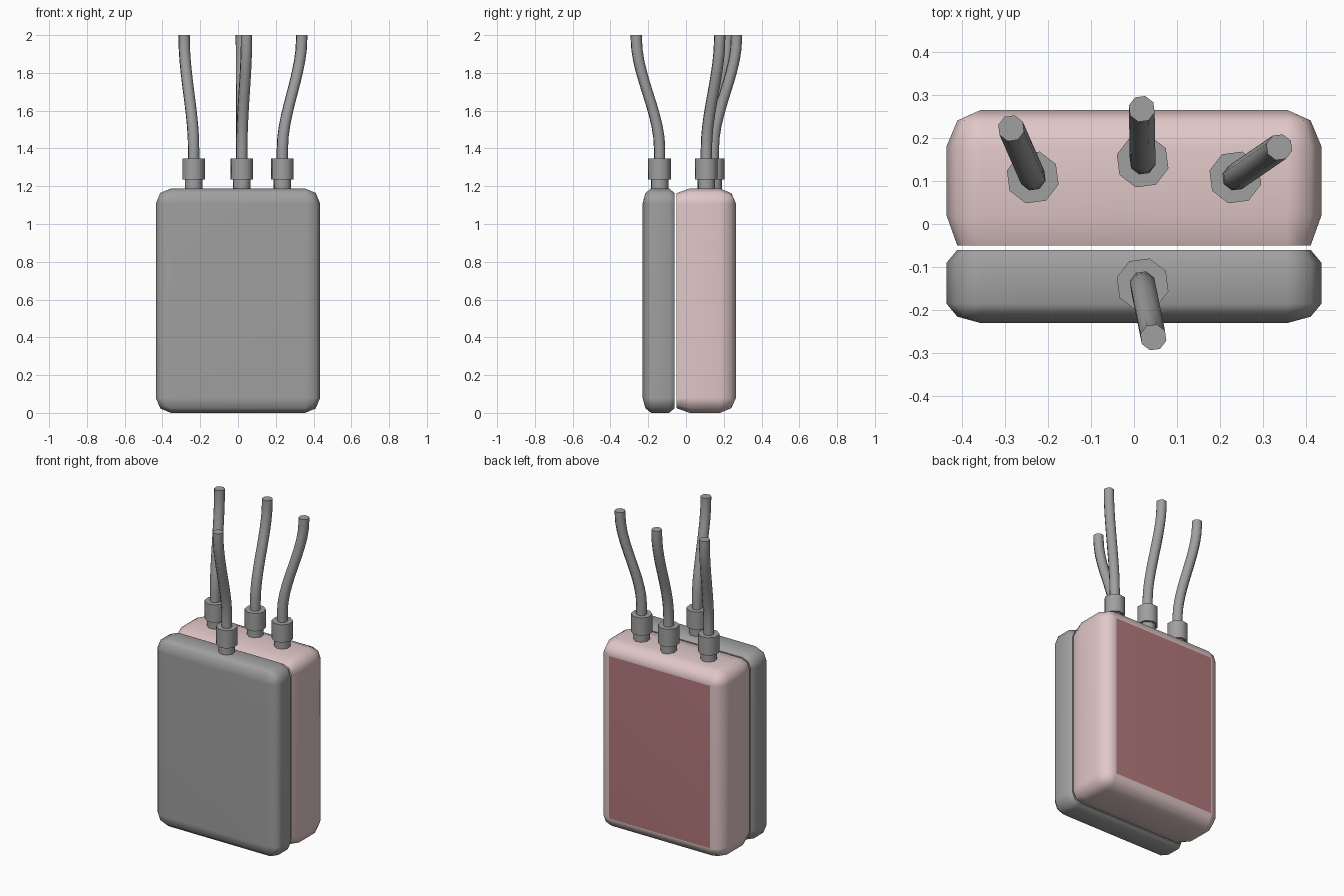
import bpy, bmesh, math
from mathutils import Vector

cube = bpy.data.objects.get("Cube")
if cube:
    bpy.data.objects.remove(cube, do_unlink=True)


def material(name, rgb):
    m = bpy.data.materials.new(name)
    m.use_nodes = True
    m.diffuse_color = (*rgb, 1)
    m.node_tree.nodes["Principled BSDF"].inputs["Base Color"].default_value = (*rgb, 1)
    return m


GREY = material("mid grey", (0.35, 0.35, 0.35))
PINK = material("pale pink", (0.75, 0.57, 0.57))
RED = material("dusty red", (0.45, 0.19, 0.2))

HALF_W, HEIGHT, BEVEL = 0.435, 1.188, 0.08
SIDES = 8


def loft(name, rings, mats, weighted=False, rule=None):
    """Skin a stack of equal-length rings and cap both ends."""
    bm = bmesh.new()
    loops = [[bm.verts.new(p) for p in ring] for ring in rings]
    n = len(loops[0])
    for a, b in zip(loops, loops[1:]):
        for i in range(n):
            j = (i + 1) % n
            bm.faces.new((a[i], a[j], b[j], b[i]))
    bm.faces.new(loops[0][::-1])
    bm.faces.new(loops[-1])
    bmesh.ops.remove_doubles(bm, verts=bm.verts, dist=0.0005)
    bmesh.ops.recalc_face_normals(bm, faces=bm.faces)
    bm.normal_update()
    if rule:
        for f in bm.faces:
            f.material_index = rule(f)
    mesh = bpy.data.meshes.new(name)
    bm.to_mesh(mesh)
    bm.free()
    obj = bpy.data.objects.new(name, mesh)
    bpy.context.collection.objects.link(obj)
    for m in mats:
        mesh.materials.append(m)
    bpy.ops.object.select_all(action="DESELECT")
    obj.select_set(True)
    bpy.context.view_layer.objects.active = obj
    bpy.ops.object.shade_smooth_by_angle(angle=math.radians(50))
    if weighted:
        mod = obj.modifiers.new("even shading", "WEIGHTED_NORMAL")
        mod.keep_sharp = True
    return obj


def rounded_ring(y, inset):
    """Upright rounded rectangle at depth y; corners tighten as it shrinks."""
    r = BEVEL - inset
    cx, cz = HALF_W - BEVEL, HEIGHT / 2 - BEVEL
    ring = []
    for quarter, (sx, sz) in enumerate([(1, 1), (-1, 1), (-1, -1), (1, -1)]):
        for step in range(3):
            a = math.radians(quarter * 90 + step * 45)
            ring.append((sx * cx + r * math.cos(a), y, HEIGHT / 2 + sz * cz + r * math.sin(a)))
    return ring


def circle(x, y, z, radius):
    turns = [math.radians(30) + math.tau * i / SIDES for i in range(SIDES)]
    return [(x + radius * math.cos(a), y + radius * math.sin(a), z) for a in turns]


# Two case halves, listed as depth and inset
loft("front_case", [rounded_ring(y, i) for y, i in
     [(-0.06, 0.025), (-0.09, 0), (-0.185, 0), (-0.215, 0.025), (-0.23, BEVEL)]],
     [GREY], weighted=True)

# The flat back of the rear case is the red panel
loft("rear_case", [rounded_ring(y, i) for y, i in
     [(-0.05, 0.025), (0.02, 0), (0.18, 0), (0.24, 0.025), (0.265, BEVEL)]],
     [PINK, RED], weighted=True, rule=lambda f: int(f.normal.y > 0.99))

# Cables, each with a stem and collar: base and tip positions
CABLES = {
    "left": ((0.235, 0.108), (0.337, 0.178)),
    "middle": ((0.02, 0.145), (0.018, 0.267)),
    "right": ((-0.235, 0.108), (-0.285, 0.222)),
    "front": ((0.02, -0.14), (0.045, -0.263)),
}
BEND_START, BEND_END, STEPS = 1.4, 1.98, 10

for side, (base, tip) in CABLES.items():
    base, tip = Vector(base), Vector(tip)
    loft(side + "_connector",
         [circle(*base, z, r) for z, r in
          [(1.17, 0.048), (1.235, 0.048), (1.235, 0.062), (1.348, 0.062)]], [GREY])
    rings = [circle(*base, 1.34, 0.031)]
    for k in range(STEPS + 1):
        t = k / STEPS
        p = base.lerp(tip, t * t * (3 - 2 * t))
        rings.append(circle(*p, BEND_START + t * (BEND_END - BEND_START), 0.031))
    rings.append(circle(*tip, 2.0, 0.031))
    loft(side + "_cable", rings, [GREY])
